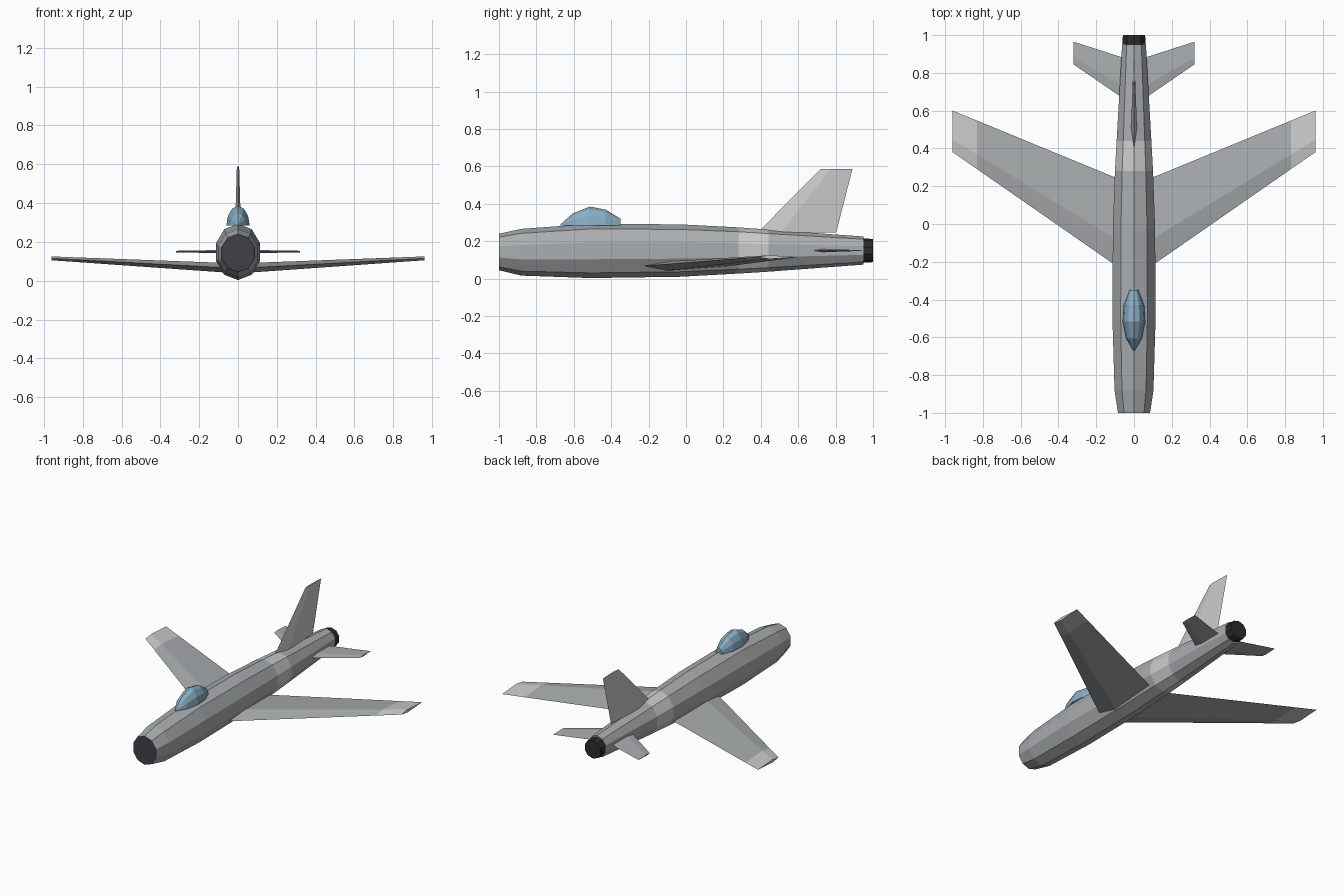
import bpy, bmesh
from math import sin, cos, pi

if "Cube" in bpy.data.objects:
    bpy.data.objects.remove(bpy.data.objects["Cube"])


def paint(name, *rgb):
    m = bpy.data.materials.new(name)
    m.diffuse_color = (*rgb, 1)
    m.use_nodes = True
    m.node_tree.nodes["Principled BSDF"].inputs["Base Color"].default_value = m.diffuse_color
    return m


GREY = paint("hull_grey", 0.40, 0.42, 0.43)
SILVER = paint("pale_silver", 0.68, 0.68, 0.67)
DARK = paint("intake_dark", 0.05, 0.05, 0.065)
BLACK = paint("exhaust_black", 0.025, 0.025, 0.028)
BLUE = paint("canopy_blue", 0.25, 0.42, 0.55)


def loft(name, rings, mats, spans=None, start=0, end=0):
    """Skin closed rings of points; spans gives the material slot of each span."""
    bm = bmesh.new()
    vs = [[bm.verts.new(p) for p in r] for r in rings]
    n = len(rings[0])
    for i in range(len(vs) - 1):
        for j in range(n):
            k = (j + 1) % n
            f = bm.faces.new((vs[i][j], vs[i][k], vs[i + 1][k], vs[i + 1][j]))
            f.material_index = spans[i] if spans else 0
    bm.faces.new(vs[0]).material_index = start
    bm.faces.new(vs[-1]).material_index = end
    bmesh.ops.recalc_face_normals(bm, faces=bm.faces)
    me = bpy.data.meshes.new(name)
    bm.to_mesh(me)
    bm.free()
    for m in mats:
        me.materials.append(m)
    ob = bpy.data.objects.new(name, me)
    bpy.context.collection.objects.link(ob)
    return ob


def hull_ring(y, half_width, low, high):
    """Ten-sided ring with a corner at the top and bottom."""
    c, r = (low + high) / 2, (high - low) / 2
    a = [2 * pi * i / 10 for i in range(10)]
    return [(half_width / sin(0.4 * pi) * sin(t), y, c + r * cos(t)) for t in a]


def foil(span, lead, trail, mid, thick, upright=False):
    """Four-point blade section, thickest at 30% of the chord."""
    crest = lead + 0.3 * (trail - lead)
    pts = [(lead, mid), (crest, mid + thick), (trail, mid), (crest, mid - thick)]
    return [(t, y, span) if upright else (span, y, t) for y, t in pts]


def mirror(ob):
    ob.modifiers.new("mirror", 'MIRROR').use_mirror_merge = False


# Fuselage with dark nose intake and pale band
stations = [(-1, 0.085, 0.045, 0.24), (-0.88, 0.103, 0.016, 0.266),
            (-0.51, 0.114, 0.003, 0.293), (-0.03, 0.112, 0.01, 0.29),
            (0.28, 0.101, 0.027, 0.274), (0.44, 0.092, 0.037, 0.262),
            (0.95, 0.063, 0.075, 0.225)]
loft("fuselage", [hull_ring(*s) for s in stations], [GREY, SILVER, DARK],
     [0, 0, 0, 0, 1, 0], start=2)

# Exhaust nozzle
loft("exhaust", [hull_ring(0.93, 0.063, 0.084, 0.216),
                 hull_ring(1.0, 0.059, 0.088, 0.212)], [BLACK])

# Canopy: half-round sections on a flat base
base = 0.283
bubble = [(-0.67, 0.004, 0.008), (-0.605, 0.042, 0.066), (-0.515, 0.06, 0.102),
          (-0.43, 0.054, 0.086), (-0.35, 0.023, 0.037)]
loft("canopy", [[(w * cos(pi * i / 6), y, base + h * sin(pi * i / 6)) for i in range(7)]
                for y, w, h in bubble], [BLUE])

# Swept wings with pale tips
mirror(loft("wings", [foil(0.05, -0.252, 0.226, 0.066, 0.025),
                      foil(0.83, 0.29, 0.547, 0.108, 0.012),
                      foil(0.96, 0.38, 0.60, 0.115, 0.01)],
            [GREY, SILVER], [0, 1], end=1))

# Tailplanes
mirror(loft("tailplanes", [foil(0.04, 0.653, 0.875, 0.15, 0.009),
                           foil(0.32, 0.845, 0.965, 0.15, 0.004)], [GREY]))

# Upright fin
loft("tail_fin", [foil(0.247, 0.383, 0.803, 0, 0.016, True),
                  foil(0.587, 0.722, 0.89, 0, 0.006, True)], [SILVER])
